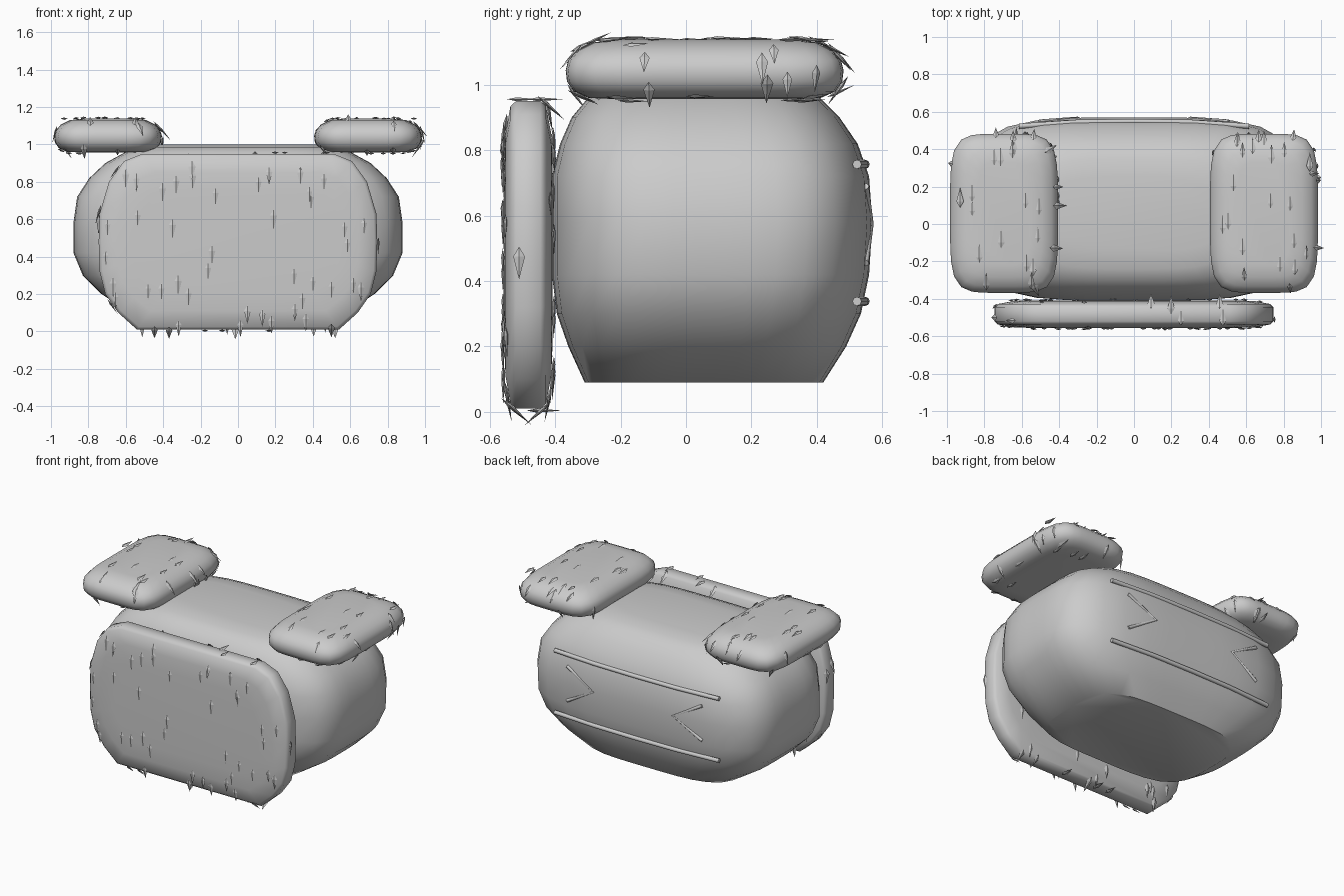
import bpy, bmesh, math, random
from mathutils import Vector

if "Cube" in bpy.data.objects:
    bpy.data.objects.remove(bpy.data.objects["Cube"])

random.seed(4)


def loft(name, rings, angle=35):
    """Skin a list of equal-length rings and cap both ends."""
    bm = bmesh.new()
    rows = [[bm.verts.new(p) for p in r] for r in rings]
    n = len(rows[0])
    for a, b in zip(rows, rows[1:]):
        for i in range(n):
            bm.faces.new((a[i], a[(i + 1) % n], b[(i + 1) % n], b[i]))
    bm.faces.new(rows[0][::-1])
    bm.faces.new(rows[-1])
    bmesh.ops.recalc_face_normals(bm, faces=bm.faces)
    me = bpy.data.meshes.new(name)
    bm.to_mesh(me)
    bm.free()
    ob = bpy.data.objects.new(name, me)
    bpy.context.collection.objects.link(ob)
    bpy.ops.object.select_all(action='DESELECT')
    ob.select_set(True)
    bpy.context.view_layer.objects.active = ob
    bpy.ops.object.shade_smooth_by_angle(angle=math.radians(angle))
    return ob


def squircle(cx, cy, hx, hy, z, e=4.0, n=40):
    pts = []
    for i in range(n):
        t = 2 * math.pi * (i + 0.5) / n
        c, s = math.cos(t), math.sin(t)
        r = (abs(c) ** e + abs(s) ** e) ** (-1 / e)
        pts.append((cx + hx * r * c, cy + hy * r * s, z))
    return pts


def leaf(bm, p, normal, size):
    """Flat kite-shaped leaf lying on a surface, hanging down (or +y if level)."""
    n = Vector(normal).normalized()
    d = Vector((0, 0, -1)) if abs(n.z) < 0.75 else Vector((0, 1, 0))
    d = (d - n * d.dot(n)).normalized()
    s = n.cross(d)
    p = Vector(p) + n * 0.006
    a, b = bm.verts.new(p - d * size * 0.3), bm.verts.new(p + d * size * 0.7)
    m = [bm.verts.new(p + o) for o in
         (s * size * 0.18, n * size * 0.06, -s * size * 0.18, -n * size * 0.06)]
    for i in range(4):
        bm.faces.new((a, m[i], m[(i + 1) % 4]))
        bm.faces.new((b, m[(i + 1) % 4], m[i]))


def leaves(name, ob, count, spots):
    """Leaves at given spots (point, normal) plus random ones on the rim."""
    bm = bmesh.new()
    for p, n in spots:
        leaf(bm, p, n, random.uniform(0.085, 0.11))
    rim = [f for f in ob.data.polygons if len(f.vertices) == 4]
    for f in random.choices(rim, weights=[f.area for f in rim], k=count):
        v = [ob.data.vertices[i].co for i in f.vertices]
        t, u = random.random(), random.random()
        p = v[0].lerp(v[1], t).lerp(v[3].lerp(v[2], t), u)
        leaf(bm, p, f.normal, random.uniform(0.08, 0.11))
    bmesh.ops.recalc_face_normals(bm, faces=bm.faces)
    me = bpy.data.meshes.new(name)
    bm.to_mesh(me)
    bm.free()
    bpy.context.collection.objects.link(bpy.data.objects.new(name, me))


# Body: bulging rounded block (z, half width, front y, back y)
body = [(0.09, 0.56, -0.31, 0.42), (0.2, 0.73, -0.36, 0.49),
        (0.3, 0.83, -0.395, 0.535), (0.42, 0.88, -0.41, 0.56),
        (0.58, 0.88, -0.41, 0.57), (0.72, 0.86, -0.41, 0.56),
        (0.82, 0.795, -0.385, 0.525), (0.9, 0.71, -0.35, 0.47),
        (0.96, 0.6, -0.30, 0.41), (0.985, 0.54, -0.24, 0.35),
        (1.0, 0.46, -0.14, 0.25)]
loft("body", [squircle(0, (a + b) / 2, h, (b - a) / 2, z) for z, h, a, b in body], 50)

# Front panel: upright slab with clipped corners
half = [(0.54, 0.01), (0.64, 0.1), (0.71, 0.2), (0.74, 0.32), (0.745, 0.48),
        (0.74, 0.63), (0.69, 0.8), (0.61, 0.91), (0.51, 0.95)]
outline = half + [(-x, z) for x, z in reversed(half)]


def panel_ring(y, inset):
    return [(x * (1 - inset / 0.74), y, 0.48 + (z - 0.48) * (1 - inset / 0.47))
            for x, z in outline]


panel = loft("front_panel", [panel_ring(y, k) for y, k in
             [(-0.556, 0.2), (-0.552, 0.1), (-0.537, 0.015), (-0.52, 0),
              (-0.445, 0), (-0.428, 0.015), (-0.412, 0.1), (-0.408, 0.2)]], 50)
front = [(-0.12, 0.74), (0.11, 0.8), (0.39, 0.72), (0.57, 0.56), (-0.48, 0.23),
         (-0.41, 0.23), (-0.32, 0.27), (-0.35, 0.57), (-0.14, 0.43), (-0.16, 0.34),
         (0.05, 0.11), (0.13, 0.09), (0.3, 0.31), (0.4, 0.27), (0.5, 0.24), (0.19, 0.62)]
leaves("front_panel_leaves", panel, 70,
       [((x, -0.553, z), (0, -1, 0)) for x, z in front])

# Two cushions on top, with leaves
tops = {-1: [(-0.65, 0.38), (-0.93, 0.12), (-0.58, 0.11), (-0.71, -0.1), (-0.54, -0.25)],
        1: [(0.58, 0.38), (0.94, 0.31), (0.73, 0.11), (0.58, -0.14), (0.78, -0.23)]}
for side, label in ((-1, "left"), (1, "right")):
    rings = [squircle(side * 0.695, 0.057, 0.288 - k, 0.425 - k, z, 5)
             for z, k in [(0.957, 0.14), (0.96, 0.07), (0.98, 0.025), (1.01, 0.004),
                          (1.045, 0), (1.075, 0.008), (1.105, 0.035),
                          (1.13, 0.085), (1.138, 0.15)]]
    pad = loft(label + "_cushion", rings, 60)
    leaves(label + "_cushion_leaves", pad, 38,
           [((x, y, 1.132), (0, 0, 1)) for x, y in tops[side]])


# Back trim: two long rods and two inward chevrons
def rod(name, pts, r):
    cu = bpy.data.curves.new(name, 'CURVE')
    cu.dimensions = '3D'
    cu.bevel_depth = r
    cu.bevel_resolution = 2
    cu.use_fill_caps = True
    sp = cu.splines.new('POLY')
    sp.points.add(len(pts) - 1)
    for q, p in zip(sp.points, pts):
        q.co = (*p, 1)
    bpy.context.collection.objects.link(bpy.data.objects.new(name, cu))


for label, z in (("upper", 0.757), ("lower", 0.338)):
    rod(label + "_back_rod", [(-0.615, 0.523, z), (-0.3, 0.544, z), (0, 0.548, z),
                              (0.3, 0.544, z), (0.615, 0.523, z)], 0.014)
for s, label in ((-1, "left"), (1, "right")):
    rod(label + "_back_chevron", [(s * 0.505, 0.548, 0.69), (s * 0.3, 0.563, 0.575),
                                  (s * 0.505, 0.548, 0.455)], 0.011)
